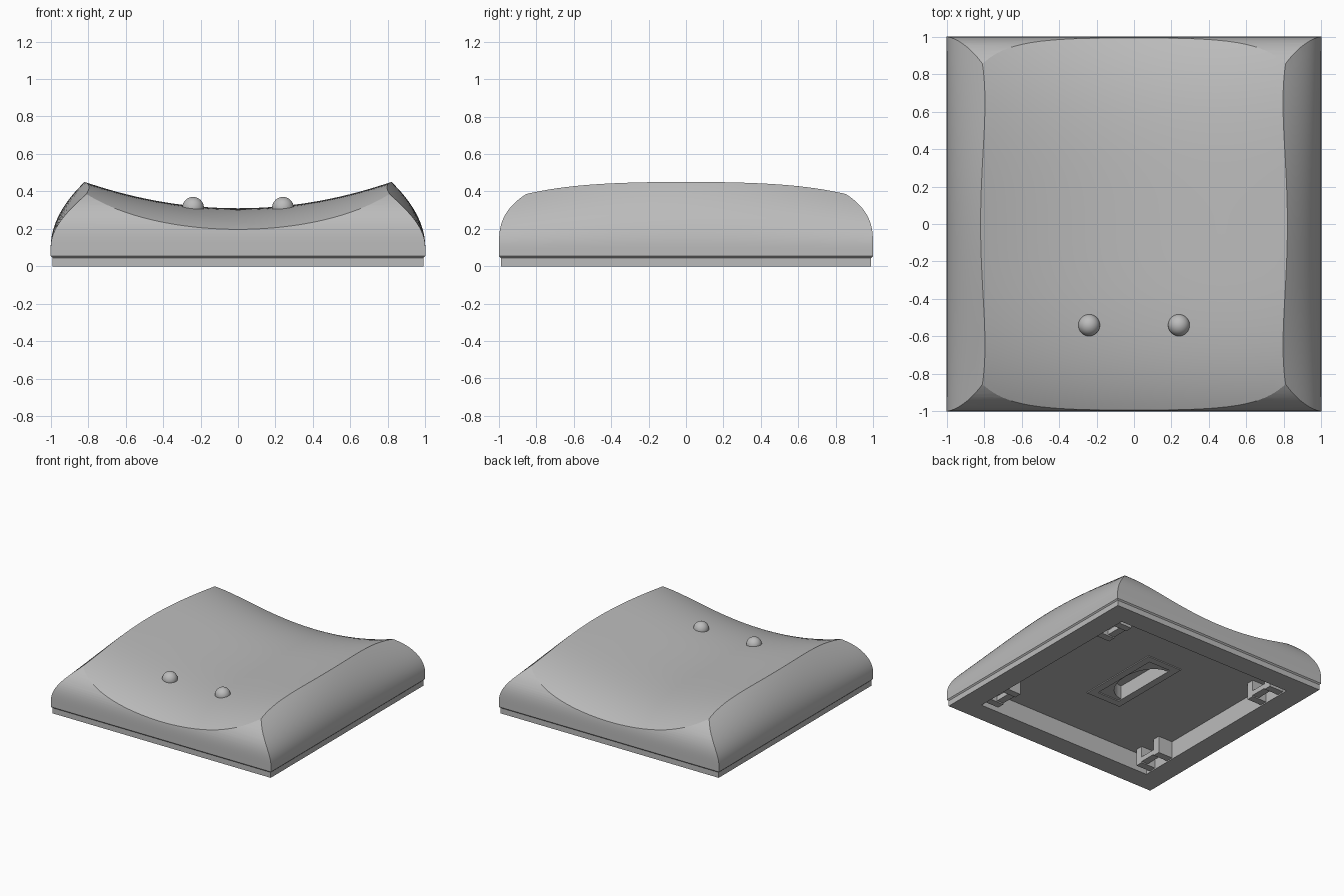
import bpy, bmesh, math

if "Cube" in bpy.data.objects:
    bpy.data.objects.remove(bpy.data.objects["Cube"], do_unlink=True)

grey = bpy.data.materials.new("plain grey")
grey.use_nodes = True
COLOUR = (0.5, 0.5, 0.5, 1)
grey.diffuse_color = COLOUR
grey.node_tree.nodes["Principled BSDF"].inputs["Base Color"].default_value = COLOUR


def make(name, bm):
    bmesh.ops.recalc_face_normals(bm, faces=bm.faces)
    mesh = bpy.data.meshes.new(name)
    bm.to_mesh(mesh)
    bm.free()
    mesh.materials.append(grey)
    ob = bpy.data.objects.new(name, mesh)
    bpy.context.collection.objects.link(ob)
    return ob


def loft(name, stations, section):
    """Skin closed cross-sections; section(s) gives a list of points."""
    bm = bmesh.new()
    rings = [[bm.verts.new(p) for p in section(s)] for s in stations]
    n = len(rings[0])
    for a, b in zip(rings, rings[1:]):
        for i in range(n):
            j = (i + 1) % n
            bm.faces.new((a[i], a[j], b[j], b[i]))
    bm.faces.new(rings[0])
    bm.faces.new(rings[-1])
    return make(name, bm)


def box(name, x0, x1, y0, y1, z0, z1):
    return loft(name, (z0, z1), lambda z: [(x0, y0, z), (x1, y0, z), (x1, y1, z), (x0, y1, z)])


def boolean(target, cutter, operation):
    mod = target.modifiers.new(operation, "BOOLEAN")
    mod.object, mod.operation, mod.solver = cutter, operation, "EXACT"
    bpy.context.view_layer.objects.active = target
    bpy.ops.object.modifier_apply(modifier=mod.name)
    bpy.data.objects.remove(cutter, do_unlink=True)


def smooth(ob, degrees):
    bpy.ops.object.select_all(action="DESELECT")
    ob.select_set(True)
    bpy.context.view_layer.objects.active = ob
    bpy.ops.object.shade_smooth_by_angle(angle=math.radians(degrees))


def span(lo, hi, n):
    return [lo + (hi - lo) * i / n for i in range(n + 1)]


def wall(inset, power, base):
    """Half outline (offset, height): small foot step, then a curve leaning in."""
    curve = [(1 - inset * t ** power, 0.1 + 0.35 * t) for t in span(0, 1.3, 26)]
    return [(0.99, base), (0.99, 0.045), (1, 0.055)] + curve


def mirrored(half):
    return half + [(-u, z) for u, z in reversed(half)]


# Body: side walls, end walls and dished top intersected
body = loft("cap_body", span(-1.1, 1.1, 32),
            lambda y: [(u, y, z) for u, z in mirrored(wall(0.18 * (1 + 0.8 * y * y), 2, 0))])
ends = loft("end_walls", (-1.1, 1.1),
            lambda x: [(x, u, z) for u, z in mirrored(wall(0.265, 3, -0.1))])


def top_height(x, y):
    return 0.31 + 0.21 * x * x - 0.115 * y ** 4


dish = loft("dish", span(-1.1, 1.1, 48),
            lambda y: [(-1.1, y, -0.2)]
            + [(x, y, top_height(x, y)) for x in span(-1.1, 1.1, 44)]
            + [(1.1, y, -0.2)])
boolean(body, ends, "INTERSECT")
boolean(body, dish, "INTERSECT")

# Hollow underside with a shallow pad and a rounded slot
FLOOR = 0.15
boolean(body, box("hollow", -0.81, 0.81, -0.82, 0.82, -0.1, FLOOR), "DIFFERENCE")
arc = [math.radians(a) for a in range(-90, 91, 10)]
slot = loft("slot", (0.1, 0.26),
            lambda z: [(-0.1 + 0.19 * math.cos(a), 0.27 * math.sin(a), z) for a in arc])
boolean(body, slot, "DIFFERENCE")
smooth(body, 22)

# Raised ring-like border around the slot
for s in (-1, 1):
    box("slot_border_side", s * 0.13 - 0.03, s * 0.13 + 0.03, -0.36, 0.36, FLOOR - 0.008, FLOOR + 0.01)
    box("slot_border_end", -0.1, 0.1, s * 0.33 - 0.03, s * 0.33 + 0.03, FLOOR - 0.008, FLOOR + 0.01)

# Clips inside the hollow, two per side
for sx in (-1, 1):
    for sy in (-1, 1):
        xs = sorted((sx * 0.68, sx * 0.82))
        for edge in (0.52, 0.72):
            ys = sorted((sy * edge, sy * (edge + 0.06)))
            box("clip_cheek", *xs, *ys, 0.01, FLOOR + 0.01)
        hook = sorted((sx * 0.68, sx * 0.74))
        box("clip_hook", *hook, *sorted((sy * 0.58, sy * 0.72)), 0.02, 0.06)

# Two round bumps on the top
for side, x in (("right", -0.24), ("left", 0.24)):
    bm = bmesh.new()
    bmesh.ops.create_uvsphere(bm, u_segments=32, v_segments=20, radius=0.058)
    bump = make(side + "_bump", bm)
    bump.location = (x, -0.54, top_height(x, -0.54))
    smooth(bump, 30)
